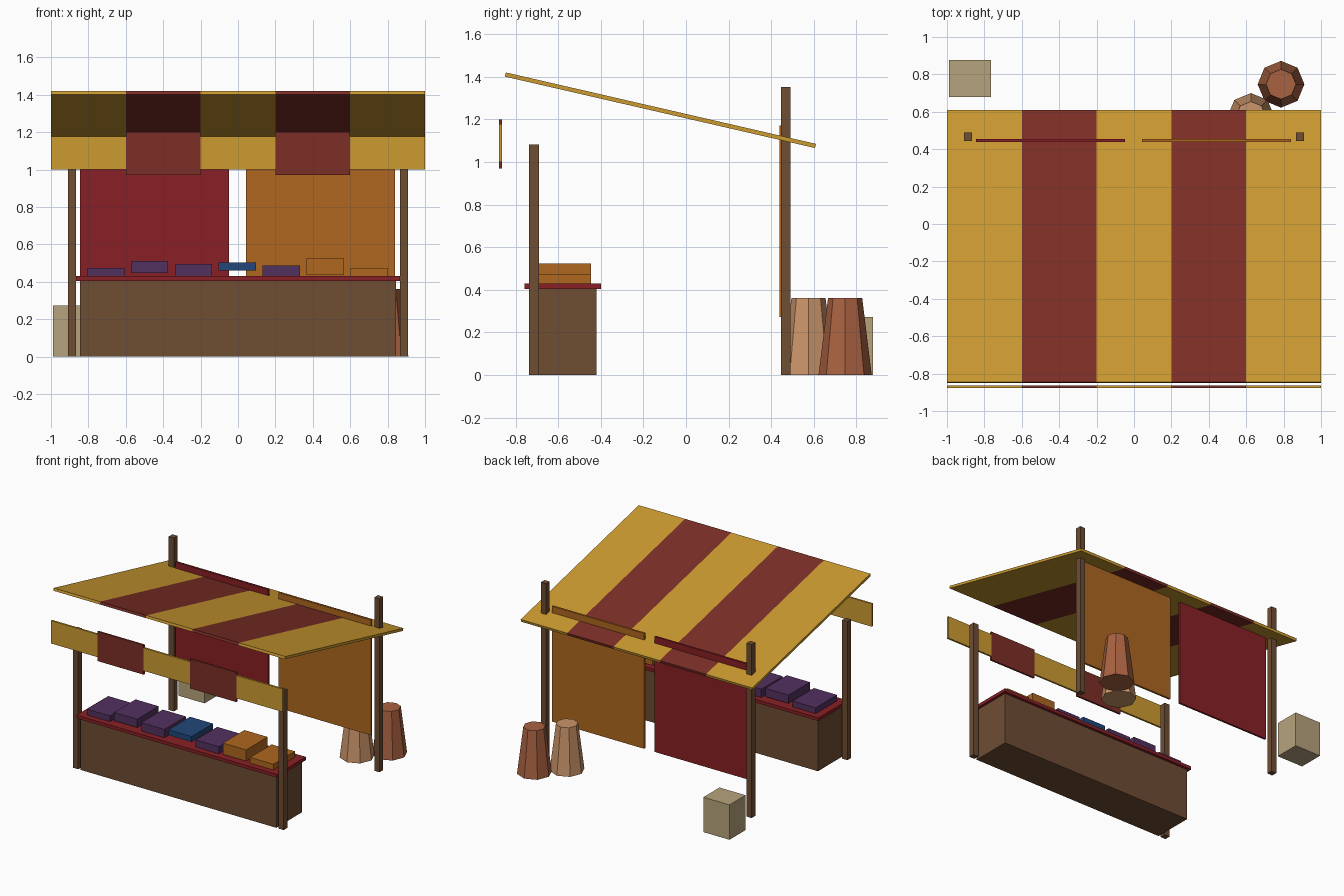
import bpy, math

if "Cube" in bpy.data.objects:
    bpy.data.objects.remove(bpy.data.objects["Cube"])

def material(name, hexcode):
    m = bpy.data.materials.new(name)
    rgb = [int(hexcode[i:i + 2], 16) / 255 for i in (0, 2, 4)]
    m.diffuse_color = [c ** 2.2 for c in rgb] + [1]
    m.use_nodes = True
    m.node_tree.nodes["Principled BSDF"].inputs["Base Color"].default_value = m.diffuse_color
    return m

GOLD = material("gold_cloth", "CC9A34")
RED = material("red_cloth", "7C322B")
CRIMSON = material("crimson_cloth", "872529")
ORANGE = material("orange_cloth", "AE6725")
WOOD = material("wood", "6E4E36")
PURPLE = material("purple_cloth", "53345F")
BLUE = material("blue_cloth", "264878")
CLAY = material("dark_basket", "A86243")
TAN = material("light_basket", "C99369")
CRATE = material("crate", "B5A27C")

def box(name, x, y, z, mat):
    """Box from (min, max) ranges on each axis."""
    bpy.ops.mesh.primitive_cube_add(size=1, location=[(a + b) / 2 for a, b in (x, y, z)])
    o = bpy.context.object
    o.name = name
    o.scale = [b - a for a, b in (x, y, z)]
    o.data.materials.append(mat)
    return o

# Sloped canopy and hanging valance, five alternating stripes
slope = math.atan2(0.335, 1.455)
for i in range(5):
    x = (-1 + 0.4 * i, -0.6 + 0.4 * i)
    red = i % 2
    mat = RED if red else GOLD
    c = box(f"canopy_stripe_{i + 1}", x, (-0.867, 0.627), (1.233, 1.253), mat)
    c.rotation_euler.x = -slope
    box(f"valance_{i + 1}", x, (-0.878, -0.863), (0.97, 1.20) if red else (1.0, 1.178), mat)

# Four posts
for side, x in (("left", (-0.91, -0.865)), ("right", (0.865, 0.91))):
    box(f"front_post_{side}", x, (-0.736, -0.691), (0, 1.083), WOOD)
    box(f"back_post_{side}", x, (0.445, 0.49), (0, 1.353), WOOD)

# Counter
box("counter_body", (-0.845, 0.845), (-0.735, -0.42), (0, 0.405), WOOD)
box("counter_cloth", (-0.865, 0.865), (-0.757, -0.398), (0.405, 0.43), CRIMSON)

# Folded goods: bottom, top, material
goods = [(0.43, 0.475, PURPLE), (0.447, 0.512, PURPLE), (0.43, 0.495, PURPLE),
         (0.46, 0.502, BLUE), (0.43, 0.486, PURPLE), (0.436, 0.524, ORANGE),
         (0.43, 0.475, ORANGE)]
for i, (lo, hi, mat) in enumerate(goods):
    x = -0.808 + 0.235 * i
    box(f"folded_goods_{i + 1}", (x, x + 0.2), (-0.71, -0.445), (lo, hi), mat)

# Back curtains
box("curtain_left", (-0.845, -0.047), (0.439, 0.455), (0.272, 1.172), CRIMSON)
box("curtain_right", (0.043, 0.84), (0.439, 0.455), (0.272, 1.172), ORANGE)

# Tapered eight-sided baskets
for name, x, y, mat in (("dark_basket", 0.786, 0.747, CLAY), ("light_basket", 0.625, 0.575, TAN)):
    bpy.ops.mesh.primitive_cone_add(vertices=8, radius1=0.125, radius2=0.08, depth=0.362,
                                    location=(x, y, 0.181))
    bpy.context.object.name = name
    bpy.context.object.data.materials.append(mat)

# Crate behind the stall
box("crate", (-0.99, -0.765), (0.68, 0.878), (0, 0.272), CRATE)
